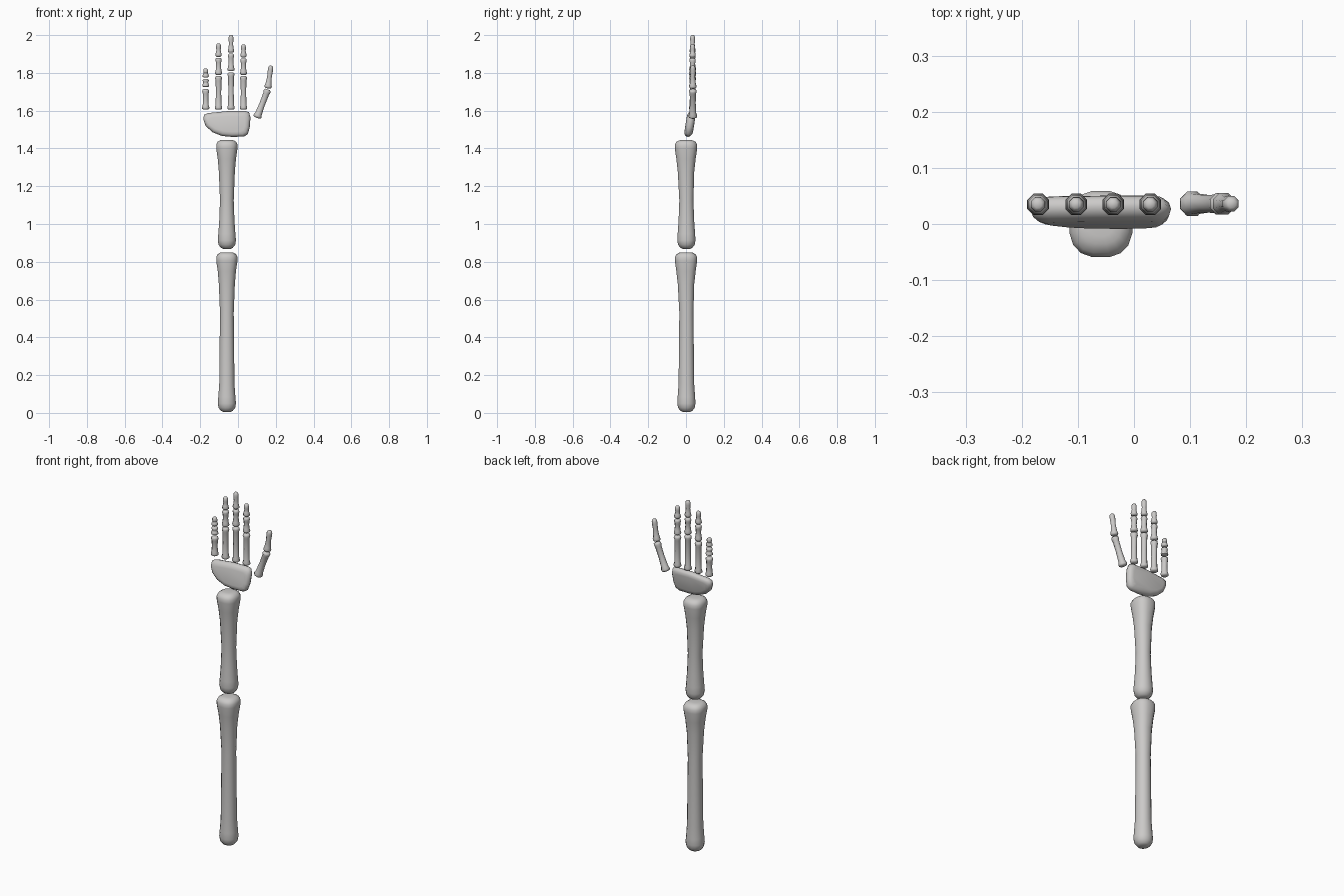
import bpy, bmesh, math
from mathutils import Vector

if "Cube" in bpy.data.objects:
    bpy.data.objects.remove(bpy.data.objects["Cube"])

bone = bpy.data.materials.new("bone_grey")
bone.diffuse_color = (0.6, 0.59, 0.58, 1)
bone.use_nodes = True
bone.node_tree.nodes["Principled BSDF"].inputs["Base Color"].default_value = bone.diffuse_color


def finish(bm, name, angle=40):
    bmesh.ops.recalc_face_normals(bm, faces=bm.faces)
    me = bpy.data.meshes.new(name)
    bm.to_mesh(me)
    bm.free()
    ob = bpy.data.objects.new(name, me)
    bpy.context.collection.objects.link(ob)
    me.materials.append(bone)
    bpy.ops.object.select_all(action='DESELECT')
    ob.select_set(True)
    bpy.context.view_layer.objects.active = ob
    bpy.ops.object.shade_smooth_by_angle(angle=math.radians(angle))
    return ob


def loft(name, rings, angle=40):
    """Skin a list of closed rings of points and cap both ends."""
    bm = bmesh.new()
    loops = [[bm.verts.new(p) for p in r] for r in rings]
    n = len(loops[0])
    for a, b in zip(loops, loops[1:]):
        for i in range(n):
            j = (i + 1) % n
            bm.faces.new((a[i], a[j], b[j], b[i]))
    bm.faces.new(loops[0])
    bm.faces.new(loops[-1])
    return finish(bm, name, angle)


def oval(cx, cy, z, rx, ry, power=1.0, n=16):
    pts = []
    for i in range(n):
        t = 2 * math.pi * (i + 0.5) / n
        c, s = math.cos(t), math.sin(t)
        pts.append((cx + rx * math.copysign(abs(c) ** power, c),
                    cy + ry * math.copysign(abs(s) ** power, s), z))
    return pts


def long_bone(name, z0, z1):
    """Slim shaft, domed lower end and broad flat-topped upper end."""
    # height, half width, half depth, y centre, squareness
    low = [(0, .020, .020, .002, 1), (.006, .032, .032, .002, 1),
           (.022, .045, .045, .002, 1), (.045, .049, .049, .002, .95),
           (.08, .046, .047, .002, .95), (.15, .041, .042, .002, .95)]
    high = [(.32, .037, .038, .002, .95), (.17, .043, .044, 0, .9),
            (.10, .049, .052, 0, .85), (.045, .057, .060, 0, .8),
            (.025, .057, .060, 0, .8), (.010, .050, .052, 0, .8),
            (.002, .036, .036, 0, .8), (0, .022, .022, 0, .8)]
    rings = [oval(-.059, cy, z0 + h, rx, ry, p) for h, rx, ry, cy, p in low]
    rings += [oval(-.059, cy, z1 - h, rx, ry, p) for h, rx, ry, cy, p in high]
    return loft(name, rings, 60)


def finger_bone(name, a, b, r0, r1, tip=False):
    """Eight-sided bone with flared ends, running from a to b."""
    a, b = Vector(a), Vector(b)
    axis = b - a
    length = axis.length
    rot = Vector((0, 0, 1)).rotation_difference(axis)
    e = min(.012, length * .2)
    prof = [(0, r0 * .6), (e * .4, r0 * .95), (e, r0), (e * 2, r0 * .82),
            (length * .5, (r0 + r1) * .37), (length - e * 2, r1 * .84),
            (length - e, r1), (length - e * .35, r1 * .92), (length, r1 * .6)]
    if tip:
        prof[5:] = [(length - e * 2, r1), (length - e, r1 * .97),
                    (length - e * .35, r1 * .8), (length, r1 * .5)]
    rings = [[a + rot @ Vector(p) for p in oval(0, 0, h, r, r, 1, 8)]
             for h, r in prof]
    return loft(name, rings, 50)


# Arm bones
long_bone("lower_arm_bone", 0.005, 0.85)
long_bone("upper_arm_bone", 0.868, 1.445)

# Palm: rounded outline, bevelled through its depth and leaning back
outline = [(-.184, 1.555), (-.180, 1.578), (-.160, 1.587), (-.05, 1.598),
           (.040, 1.598), (.058, 1.592), (.066, 1.565), (.062, 1.510),
           (.052, 1.476), (.032, 1.463), (-.03, 1.461), (-.085, 1.466),
           (-.135, 1.486), (-.172, 1.520)]
pc, pz = -.055, 1.53
rings = []
for depth, s in ((-.023, .72), (-.020, .86), (-.012, .96), (0, 1),
                 (.012, .96), (.020, .86), (.023, .72)):
    inset = (1 - s) * .1
    ring = []
    for x, z in outline:
        d = Vector((x - pc, 0, z - pz))
        fx = 1 - inset / .126
        fz = 1 - inset / .069
        zz = pz + d.z * fz
        ring.append((pc + d.x * fx, .021 + depth + (zz - pz) * .16, zz))
    rings.append(ring)
loft("palm", rings, 60)

# Fingers: x position and the start and end height of each bone
fingers = {
    "little": (-.171, [(1.605, 1.714), (1.725, 1.768), (1.775, 1.823)]),
    "ring": (-.103, [(1.605, 1.783), (1.789, 1.880), (1.885, 1.956)]),
    "middle": (-.037, [(1.605, 1.803), (1.809, 1.902), (1.907, 2.0)]),
    "index": (.029, [(1.605, 1.783), (1.789, 1.877), (1.882, 1.951)]),
}
radii = [(.021, .020), (.020, .018), (.018, .014)]
for name, (x, spans) in fingers.items():
    for i, (z0, z1) in enumerate(spans):
        r0, r1 = radii[i]
        finger_bone(f"{name}_finger_bone_{i + 1}", (x, .035, z0),
                    (x, .035, z1), r0, r1, i == 2)

# Thumb
finger_bone("thumb_bone_1", (.100, .036, 1.562), (.158, .036, 1.712), .024, .021)
finger_bone("thumb_bone_2", (.158, .036, 1.718), (.175, .036, 1.838), .021, .015, True)
